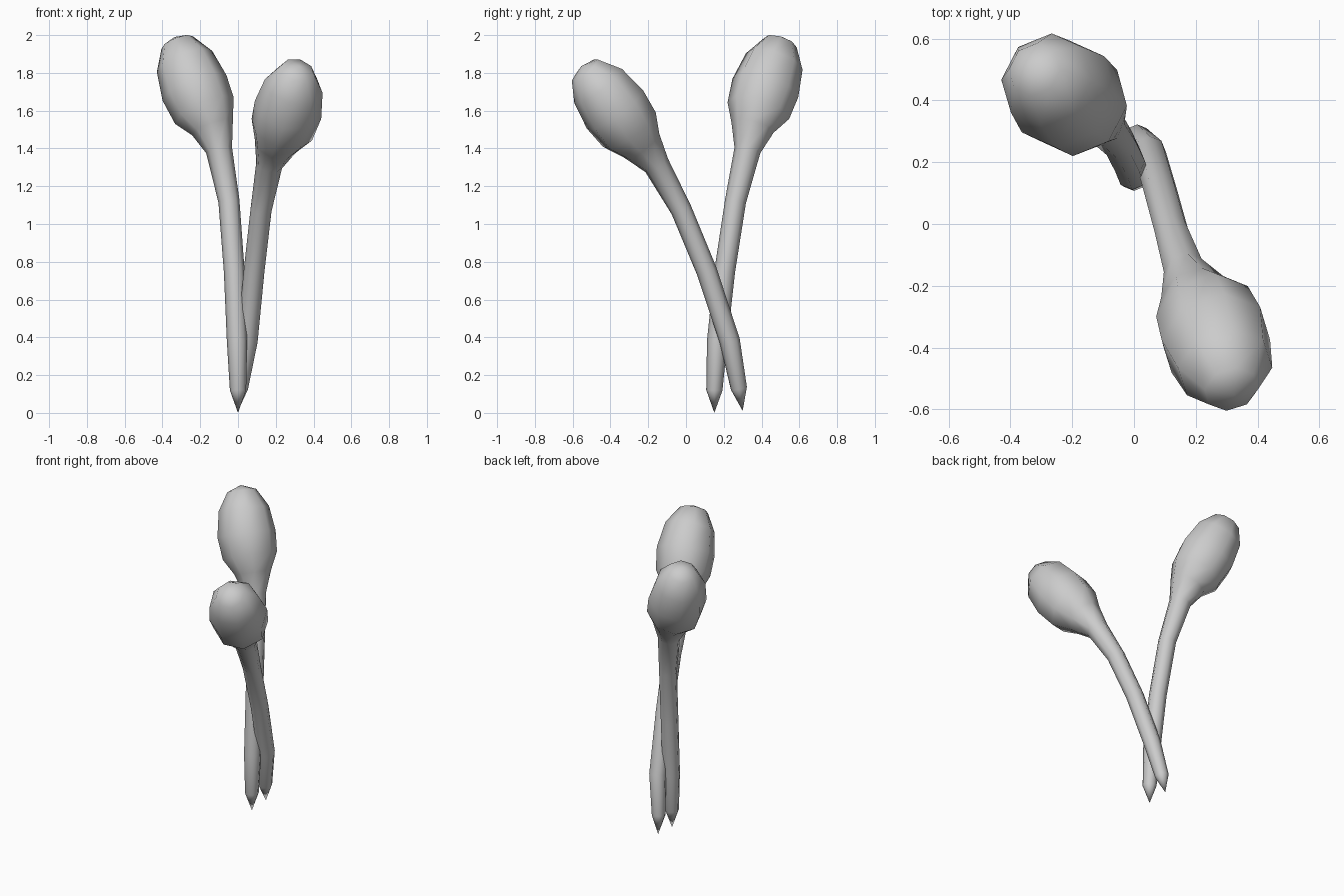
import bpy, bmesh, math
from mathutils import Vector

cube = bpy.data.objects.get("Cube")
if cube:
    bpy.data.objects.remove(cube)

grey = bpy.data.materials.new("plain grey")
grey.use_nodes = True
colour = (0.6, 0.6, 0.6, 1)
grey.diffuse_color = colour
grey.node_tree.nodes["Principled BSDF"].inputs["Base Color"].default_value = colour

SIDES = 8
# Shared thickness along each stalk, from above the pointed foot to the bulb's cap
RADII = [.043, .054, .055, .056, .07, .115, .17, .182, .157, .09]


def stalk(name, tip, path, top):
    """Loft rings square to the path, closed by a pointed foot and a domed cap."""
    points = [Vector(p) for p in [tip] + path + [top]]
    bm = bmesh.new()
    foot = bm.verts.new(points[0])
    rings = []
    for i, radius in enumerate(RADII, 1):
        along = (points[i + 1] - points[i - 1]).normalized()
        side = Vector((0, 1, 0)).cross(along).normalized()
        other = along.cross(side)
        ring = []
        for k in range(SIDES):
            a = math.tau * k / SIDES
            ring.append(bm.verts.new(points[i] + radius * (side * math.cos(a) + other * math.sin(a))))
        rings.append(ring)
    crown = bm.verts.new(points[-1])
    for k in range(SIDES):
        n = (k + 1) % SIDES
        bm.faces.new((foot, rings[0][n], rings[0][k]))
        bm.faces.new((crown, rings[-1][k], rings[-1][n]))
        for low, high in zip(rings, rings[1:]):
            bm.faces.new((low[k], low[n], high[n], high[k]))
    bmesh.ops.recalc_face_normals(bm, faces=bm.faces)
    for f in bm.faces:
        f.smooth = True
    mesh = bpy.data.meshes.new(name)
    bm.to_mesh(mesh)
    bm.free()
    mesh.materials.append(grey)
    bpy.context.collection.objects.link(bpy.data.objects.new(name, mesh))


# Tall stalk leaning back and to the right
stalk("back_bulb_stalk", (0, .15, 0),
      [(0, .15, .12), (-.005, .165, .38), (-.02, .205, .75), (-.048, .262, 1.12),
       (-.1, .325, 1.39), (-.135, .352, 1.51), (-.178, .383, 1.6), (-.23, .42, 1.72),
       (-.283, .467, 1.86), (-.322, .5, 1.96)], (-.335, .51, 1.99))

# Shorter stalk leaning forward and to the left
stalk("front_bulb_stalk", (0, .3, .01),
      [(.01, .28, .13), (.05, .232, .38), (.085, .11, .75), (.122, -.025, 1.075),
       (.165, -.155, 1.31), (.197, -.235, 1.415), (.232, -.3, 1.5), (.265, -.375, 1.605),
       (.295, -.465, 1.73), (.315, -.535, 1.815)], (.325, -.555, 1.835))
